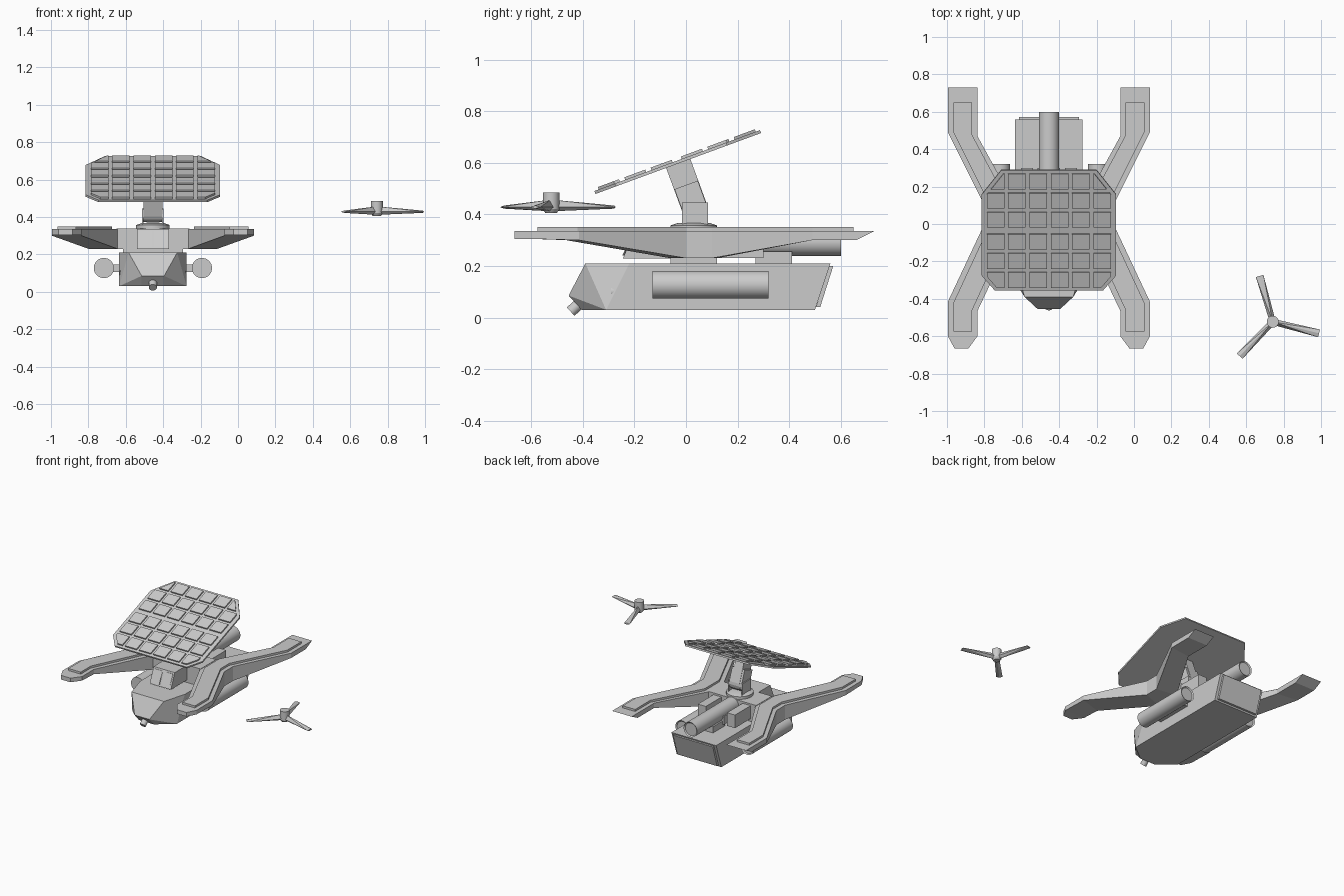
import bpy, bmesh, math
from mathutils import Vector, Matrix

if "Cube" in bpy.data.objects:
    bpy.data.objects.remove(bpy.data.objects["Cube"])

CX = -0.455  # centre line of the main craft


def finish(bm, name, loc=(CX, 0, 0), rot=(0, 0, 0), smooth=False):
    bmesh.ops.recalc_face_normals(bm, faces=bm.faces)
    me = bpy.data.meshes.new(name)
    bm.to_mesh(me)
    bm.free()
    ob = bpy.data.objects.new(name, me)
    bpy.context.collection.objects.link(ob)
    ob.location, ob.rotation_euler = loc, rot
    if smooth:
        bpy.ops.object.select_all(action='DESELECT')
        ob.select_set(True)
        bpy.context.view_layer.objects.active = ob
        bpy.ops.object.shade_smooth_by_angle(angle=math.radians(35))
    return ob


def hull(name, pts, mirror=True, **kw):
    # convex solid from a few corner points, optionally mirrored in x
    bm = bmesh.new()
    if mirror:
        pts = pts + [(-x, y, z) for x, y, z in pts]
    for p in set(pts):
        bm.verts.new(p)
    bmesh.ops.convex_hull(bm, input=bm.verts)
    bmesh.ops.dissolve_limit(bm, angle_limit=0.03, verts=bm.verts, edges=bm.edges)
    return finish(bm, name, **kw)


def box_pts(x0, x1, y0, y1, z0, z1):
    return [(x, y, z) for x in (x0, x1) for y in (y0, y1) for z in (z0, z1)]


def box(name, *b, **kw):
    return hull(name, box_pts(*b), mirror=False, **kw)


def rod(name, a, b, r, r2=None, n=32, recess=0, loc=(CX, 0, 0)):
    a, b = Vector(a), Vector(b)
    bm = bmesh.new()
    m = Matrix.Translation((a + b) / 2) @ (b - a).to_track_quat('Z', 'Y').to_matrix().to_4x4()
    bmesh.ops.create_cone(bm, cap_ends=True, segments=n, radius1=r,
                          radius2=r if r2 is None else r2, depth=(b - a).length, matrix=m)
    if recess:
        cap = [f for f in bm.faces if len(f.verts) > 4 and (f.calc_center_median() - b).length < 1e-3]
        bmesh.ops.inset_region(bm, faces=cap, thickness=recess, depth=0)
        bmesh.ops.translate(bm, verts=cap[0].verts, vec=(a - b).normalized() * recess)
    return finish(bm, name, loc=loc, smooth=True)


def loft(name, stations, side):
    # each station: inner xy, outer xy, bottom z, top z, bottom y shift
    bm = bmesh.new()
    rings = []
    for (xi, yi), (xo, yo), zb, zt, sh in stations:
        rings.append([bm.verts.new((side * x, y, z)) for x, y, z in
                      ((xi, yi + sh, zb), (xo, yo + sh, zb), (xo, yo, zt), (xi, yi, zt))])
    for p, q in zip(rings, rings[1:]):
        for i in range(4):
            j = (i + 1) % 4
            bm.faces.new((p[i], p[j], q[j], q[i]))
    bm.faces.new(rings[0])
    bm.faces.new(rings[-1])
    return finish(bm, name)


# Lower fuselage with faceted nose and slanted tail
hull("fuselage", [(.18, -.22, .21), (.18, -.31, .03), (.13, -.39, .21), (.06, -.455, .085),
                  (.06, -.405, .03), (.18, .56, .21), (.18, .50, .03)])
hull("tail_plate", [(.16, .555, .2), (.16, .504, .04), (.16, .571, .2), (.16, .52, .04)])

# Nose camera
rod("nose_camera", (0, -.39, .075), (0, -.447, .023), .022, n=16)

# Neck and centre deck
box("neck", -.16, .16, -.06, .12, .2, .235)
box("centre_deck", -.195, .195, -.06, .12, .23, .338)
hull("cockpit_block", [(.085, -.245, .228), (.085, -.2, .335), (.085, .12, .335), (.085, .12, .228)])
box("rear_spine", -.06, .06, .1, .30, .23, .29)

# Rear tube on its cradle
box("tube_cradle", -.05, .05, .27, .41, .2, .255)
rod("rear_tube", (0, .12, .293), (0, .6, .293), .054, recess=.008)

for s, tag in ((-1, "left"), (1, "right")):
    # Front window panes
    hull("window_" + tag, [(s * .008, -.247, .24), (s * .075, -.247, .24), (s * .008, -.207, .325),
                           (s * .075, -.207, .325), (s * .008, -.2, .24), (s * .075, -.2, .325)], mirror=False)
    # Side tanks on struts
    rod("side_tank_" + tag, (s * .262, -.13, .127), (s * .262, .32, .127), .054, recess=.008)
    box("tank_strut_" + tag, s * .17, s * .23, -.05, .22, .107, .147)
    # Twin sensors beside the nose
    for z in (.055, .1):
        rod("sensor_" + tag, (s * .155, -.29, z), (s * .155, -.235, z), .024, n=16)
    # Rear duct boxes
    box("rear_duct_" + tag, s * .085, s * .15, .12, .30, .23, .325)
    # Arms bent outward at both ends
    loft("arm_" + tag, [
        ((.43, -.665), (.505, -.665), .305, .335, 0),
        ((.382, -.60), (.54, -.60), .305, .335, 0),
        ((.382, -.465), (.54, -.415), .30, .335, 0),
        ((.19, -.06), (.345, 0), .23, .335, 0),
        ((.19, .12), (.345, .10), .23, .335, 0),
        ((.382, .47), (.54, .49), .30, .335, 0),
        ((.382, .73), (.54, .73), .30, .335, -.07)], s)
    # Raised plate following each arm
    loft("arm_plate_" + tag, [
        ((.41, -.575), (.51, -.575), .33, .35, 0),
        ((.41, -.46), (.51, -.42), .33, .35, 0),
        ((.22, -.05), (.315, 0), .33, .35, 0),
        ((.22, .12), (.315, .10), .33, .35, 0),
        ((.41, .475), (.51, .49), .33, .35, 0),
        ((.41, .65), (.51, .65), .33, .35, 0)], s)

# Turntable
rod("turntable_base", (0, .03, .335), (0, .03, .357), .09)
rod("turntable_top", (0, .03, .357), (0, .03, .367), .09, .06)
rod("hinge_pin", (-.055, .035, .42), (.055, .035, .42), .022, n=16)


# Leaning mast: a rounded strip swept along the tilt direction
def strap(name, x0, x1, length, r):
    tilt = Vector((-.345, .939))
    side = Vector((.939, .345))
    pts = []
    for k in range(9):
        a = math.pi * k / 8
        p = Vector((.035, .42)) + side * r * math.cos(a) - tilt * r * math.sin(a)
        pts.append(p)
    pts += [Vector((.035, .42)) + tilt * length + side * r * e for e in (-1, 1)]
    return hull(name, [(x, p.x, p.y) for x in (x0, x1) for p in pts], mirror=False)


strap("mast", -.034, .034, .197, .05)
for s in (-1, 1):
    strap("mast_cheek", s * .034, s * .05, .10, .048)
    box("hinge_bracket", s * .05, s * .058, -.015, .085, .36, .445)

# Tilted panel with chamfered corners
W, L = .36, .342
TILT = (math.radians(20.2), 0, 0)
ORG = (CX, -.03, .597)
outline = [(W, -L + .085), (W - .07, -L), (W, L - .14), (W - .105, L)]
hull("panel", [(x, y, z) for x, y in outline for z in (0, .012)], loc=ORG, rot=TILT)

# Six by six raised cells, clipped to the chamfered outline
bm = bmesh.new()
for i in range(6):
    for j in range(6):
        x = (i - 2.5) * .114
        y = (j - 2.5) * .109 + (.008 if j > 2 else -.008)
        m = Matrix.Translation((x, y, .015)) @ Matrix.Diagonal((.094, .087, .014, 1))
        bmesh.ops.create_cube(bm, size=1, matrix=m)
for s in (-1, 1):
    for p, q in (outline[:2], outline[2:]):
        n = Vector((abs(p[1] - q[1]), math.copysign(abs(p[0] - q[0]), q[1]), 0)).normalized()
        co = Vector((p[0], p[1], 0)) - n * .02
        n.x *= s
        co.x *= s
        r = bmesh.ops.bisect_plane(bm, geom=bm.verts[:] + bm.edges[:] + bm.faces[:],
                                   plane_co=co, plane_no=n, clear_outer=True)
        bmesh.ops.holes_fill(bm, edges=[e for e in bm.edges if e.is_boundary], sides=8)
finish(bm, "panel_cells", loc=ORG, rot=TILT)

# Detached rotor: hub and three ridged blades
ROTOR = (.742, -.523, 0)
rod("rotor_hub", (0, 0, .42), (0, 0, .485), .032, n=24, loc=ROTOR)
rod("rotor_hub_cap", (0, 0, .405), (0, 0, .42), .022, .032, n=24, loc=ROTOR)
for ang in (106, -14, 226):
    hull("rotor_blade", [(.01, -.016, .428), (.01, .016, .428), (.01, 0, .456), (.01, 0, .412),
                         (.255, -.021, .428), (.255, .021, .428), (.255, 0, .434), (.255, 0, .422)],
         mirror=False, loc=ROTOR, rot=(0, 0, math.radians(ang)))
